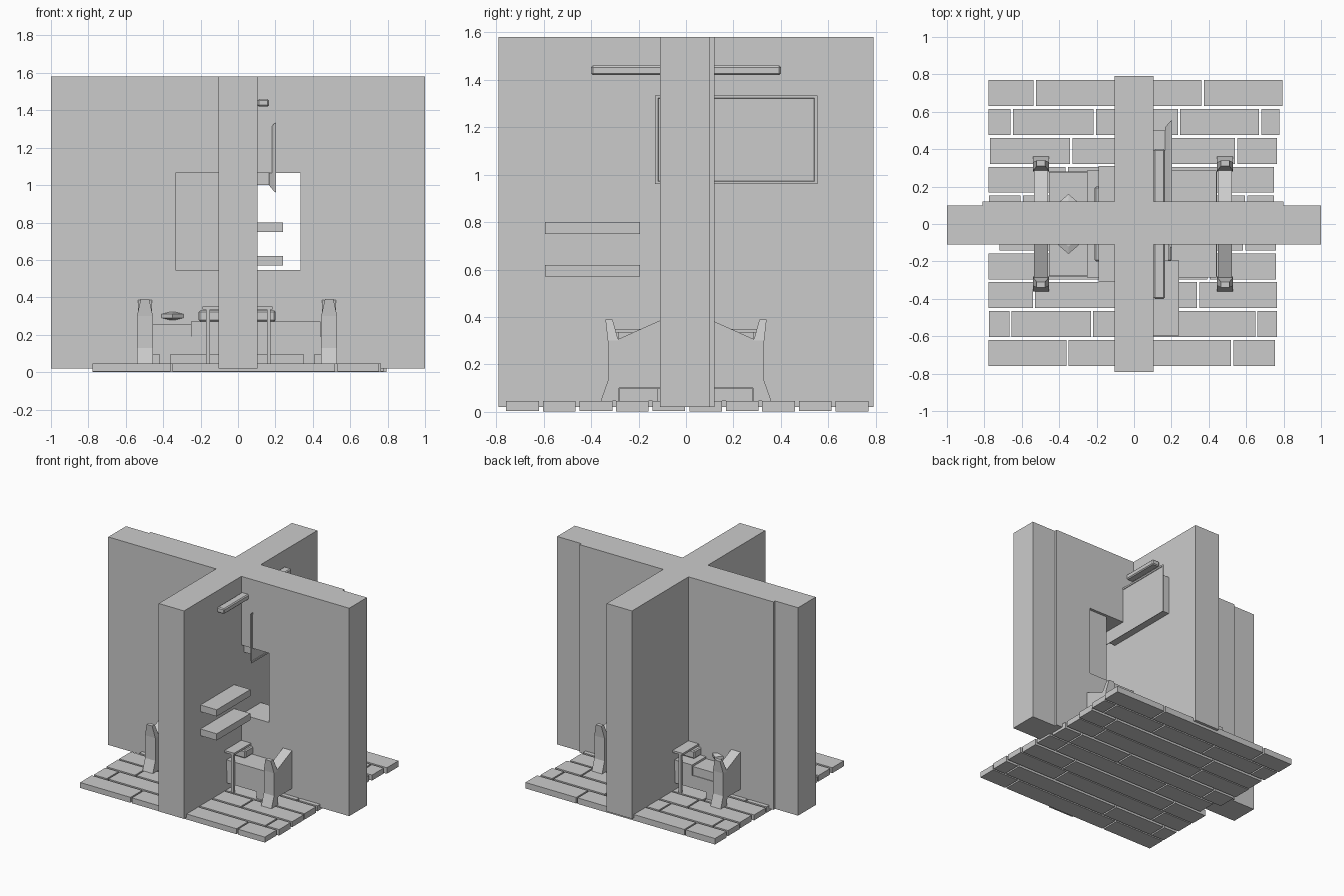
import bpy
import bmesh
from mathutils import Vector

cube = bpy.data.objects.get("Cube")
if cube:
    bpy.data.objects.remove(cube, do_unlink=True)

grey = bpy.data.materials.new("plain_grey")
grey.use_nodes = True
grey.diffuse_color = (0.6, 0.6, 0.6, 1)
grey.node_tree.nodes["Principled BSDF"].inputs["Base Color"].default_value = (0.6, 0.6, 0.6, 1)


def finish(name, bm):
    bmesh.ops.recalc_face_normals(bm, faces=bm.faces)
    mesh = bpy.data.meshes.new(name)
    bm.to_mesh(mesh)
    bm.free()
    mesh.materials.append(grey)
    obj = bpy.data.objects.new(name, mesh)
    bpy.context.collection.objects.link(obj)
    return obj


def add_box(bm, x, y, z):
    """Add a box given its (low, high) range on each axis."""
    verts = bmesh.ops.create_cube(bm, size=1)["verts"]
    for v in verts:
        v.co = Vector([r[0] if c < 0 else r[1] for c, r in zip(v.co, (x, y, z))])
    return verts


def box(name, x, y, z, bevel=0):
    bm = bmesh.new()
    add_box(bm, x, y, z)
    obj = finish(name, bm)
    if bevel:
        mod = obj.modifiers.new("edge", "BEVEL")
        mod.width = bevel
        mod.segments = 1
    return obj


def loft(name, rings):
    """Join rings of equal length into a capped solid."""
    bm = bmesh.new()
    rows = [[bm.verts.new(p) for p in ring] for ring in rings]
    n = len(rows[0])
    for a, b in zip(rows, rows[1:]):
        for i in range(n):
            j = (i + 1) % n
            bm.faces.new((a[i], a[j], b[j], b[i]))
    bm.faces.new(rows[0])
    bm.faces.new(rows[-1])
    return finish(name, bm)


def cut(target, name, x, y, z):
    cutter = box(name, x, y, z)
    cutter.hide_render = True
    cutter.hide_viewport = True
    cutter.display_type = "WIRE"
    mod = target.modifiers.new(name, "BOOLEAN")
    mod.operation = "DIFFERENCE"
    mod.solver = "EXACT"
    mod.object = cutter


# Crossing walls, with a window in the cross wall and a lining behind it
WALL_Z = (0.02, 1.58)
WINDOW_Z = (0.545, 1.065)
box("long_wall", (-0.105, 0.105), (-0.79, 0.79), WALL_Z)
cross_wall = box("cross_wall", (-1, 1), (-0.11, 0.10), WALL_Z)
cut(cross_wall, "window_cutter", (-0.335, 0.335), (-0.3, 0.3), WINDOW_Z)
lining = box("wall_lining", (-0.81, 0.8), (0.10, 0.12), WALL_Z)
cut(lining, "lining_cutter", (0, 0.5), (0.05, 0.2), WINDOW_Z)

# Floor planks: row centre, then the ends and joints along the row
rows = [
    (0.70, (-0.785, -0.53, 0.367, 0.80)),
    (0.545, (-0.785, -0.653, -0.21, 0.24, 0.675, 0.785)),
    (0.39, (-0.775, -0.335, 0.547, 0.77)),
    (0.237, (-0.785, -0.36, 0.51, 0.755)),
    (0.083, (-0.78, -0.6, 0.16, 0.6, 0.755)),
    (-0.073, (-0.725, -0.3, 0.59, 0.765)),
    (-0.227, (-0.785, -0.5, 0.4, 0.765)),
    (-0.38, (-0.785, -0.535, 0.343, 0.77)),
    (-0.535, (-0.78, -0.66, -0.225, 0.655, 0.77)),
    (-0.69, (-0.785, -0.355, 0.525, 0.76)),
]
planks = bmesh.new()
for i, (y, ends) in enumerate(rows):
    for a, b in zip(ends, ends[1:]):
        add_box(planks, (a + 0.006, b - 0.006), (y - 0.069, y + 0.069), (0.004 * (i % 2), 0.045))
finish("floor_planks", planks)

# Bed ends: an arched panel between flared posts
for side, x0, x1 in (("right", -0.54, -0.455), ("left", 0.445, 0.53)):
    outline = [(-0.30, 0.10), (-0.30, 0.30), (-0.11, 0.385),
               (0.11, 0.385), (0.30, 0.30), (0.30, 0.10)]
    loft(side + "_bed_panel", [[(x, y, z) for y, z in outline] for x in (x0 + 0.005, x1 - 0.005)])
    for place, s in (("front", -1), ("back", 1)):
        sections = [(0.045, 0.285, 0.36, 0), (0.13, 0.28, 0.33, 0),
                    (0.30, 0.285, 0.33, 0), (0.39, 0.31, 0.34, 0.02)]
        loft(f"{side}_{place}_bed_post",
             [[(x0 + t, s * a, z), (x1 - t, s * a, z), (x1 - t, s * b, z), (x0 + t, s * b, z)]
              for z, a, b, t in sections])

# Bed base, mattress, cover and feet
box("bed_base", (-0.455, 0.445), (-0.28, 0.28), (0.095, 0.19))
box("mattress", (-0.455, 0.44), (-0.275, 0.275), (0.19, 0.255))
box("bed_cover", (-0.25, 0.44), (-0.285, 0.285), (0.19, 0.27))
for i, x in enumerate((-0.42, 0.35)):
    for j, y in enumerate((-0.28, 0.12)):
        box(f"bed_foot_{i}_{j}", (x, x + 0.06), (y, y + 0.16), (0.045, 0.095))

# Six-sided pillow, thin at its rim
pillow = [(-0.35, -0.16), (-0.28, -0.10), (-0.28, 0.10),
          (-0.35, 0.16), (-0.42, 0.10), (-0.42, -0.10)]
loft("pillow", [[(-0.35 + (x + 0.35) * k, y * k, z) for x, y in pillow]
                for z, k in ((0.278, 0.75), (0.29, 1), (0.31, 1), (0.322, 0.75))])

# Over-bed table
box("table_top", (-0.19, 0.185), (-0.31, 0.31), (0.335, 0.35))
box("table_tray", (-0.21, 0.20), (-0.20, 0.20), (0.27, 0.33), 0.008)
for i, x in enumerate((-0.17, 0.155)):
    for j, y in enumerate((-0.305, 0.285)):
        box(f"table_leg_{i}_{j}", (x, x + 0.02), (y, y + 0.02), (0.045, 0.335))

# Wall shelves
for name, z in (("lower_shelf", 0.57), ("upper_shelf", 0.75)):
    box(name, (0.105, 0.24), (-0.595, -0.195), (z, z + 0.05))

# Wall lamp bar
box("lamp_bar", (0.105, 0.165), (-0.40, 0.40), (1.42, 1.46), 0.007)

# Wall screen: mount, sloping back and framed display
box("screen_mount", (0.105, 0.165), (-0.08, 0.50), (1.0, 1.29))


def screen_ring(x, inset):
    y0, y1, z0, z1 = -0.13 + inset, 0.555 - inset, 0.96 + inset, 1.335 - inset
    return [(x, y0, z0), (x, y1, z0), (x, y1, z1), (x, y0, z1)]


loft("screen", [screen_ring(0.165, 0.04), screen_ring(0.195, 0.004), screen_ring(0.203, 0),
                screen_ring(0.203, 0.012), screen_ring(0.199, 0.014)])
